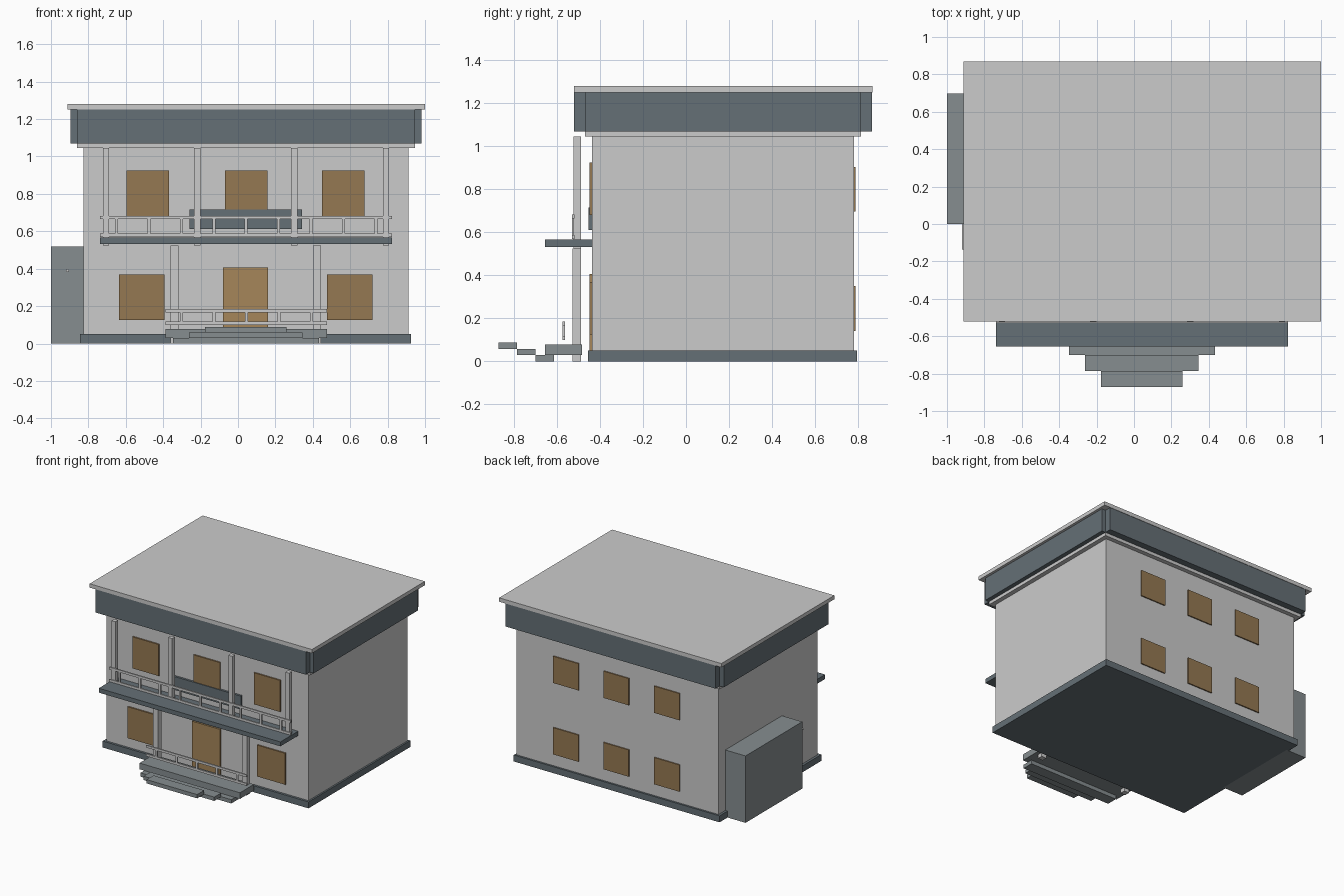
import bpy, bmesh, math


def material(name, r, g, b):
    m = bpy.data.materials.new(name)
    m.diffuse_color = (r, g, b, 1)
    return m


SLATE = material("slate", 0.13, 0.16, 0.18, )
STONE = material("stone", 0.24, 0.27, 0.28)
WOOD = material("wood", 0.30, 0.19, 0.085)
DOOR = material("door_wood", 0.38, 0.24, 0.10)


def boxes(name, spans, mat=None):
    """One object made of boxes given as x0, x1, y0, y1, z0, z1."""
    bm = bmesh.new()
    for x0, x1, y0, y1, z0, z1 in spans:
        v = [bm.verts.new((x, y, z)) for z in (z0, z1)
             for x, y in ((x0, y0), (x1, y0), (x1, y1), (x0, y1))]
        for f in ((3, 2, 1, 0), (4, 5, 6, 7), (0, 1, 5, 4),
                  (1, 2, 6, 5), (2, 3, 7, 6), (3, 0, 4, 7)):
            bm.faces.new([v[i] for i in f])
    me = bpy.data.meshes.new(name)
    bm.to_mesh(me)
    bm.free()
    ob = bpy.data.objects.new(name, me)
    bpy.context.collection.objects.link(ob)
    if mat:
        me.materials.append(mat)
    return ob


# Main volume
boxes("plinth", [(-0.845, 0.925, -0.455, 0.795, 0, 0.05)], SLATE)
boxes("walls", [(-0.826, 0.912, -0.437, 0.78, 0.05, 1.045)])
boxes("cornice", [(-0.86, 0.947, -0.47, 0.814, 1.045, 1.07)])

# Fascia panels, open at the corners, under the flat roof
boxes("fascia", [
    (-0.86, 0.947, -0.52, -0.47, 1.07, 1.25),
    (-0.86, 0.947, 0.814, 0.865, 1.07, 1.25),
    (-0.895, -0.86, -0.47, 0.814, 1.07, 1.25),
    (0.947, 0.98, -0.47, 0.814, 1.07, 1.25)], SLATE)
boxes("roof", [(-0.912, 1.0, -0.52, 0.868, 1.25, 1.28)])

# Side shed and its small pipe
boxes("side_shed", [(-1.0, -0.826, 0.0, 0.697, 0, 0.52)], STONE)
bpy.ops.mesh.primitive_cylinder_add(vertices=12, radius=0.008, depth=0.135,
                                    location=(-0.912, -0.0675, 0.39),
                                    rotation=(math.pi / 2, 0, 0))
bpy.context.object.name = "shed_pipe"

# Windows, door and the panel above the balcony
boxes("front_lower_windows", [(x, x + 0.243, -0.448, -0.435, 0.126, 0.37)
                              for x in (-0.635, 0.477)], WOOD)
boxes("front_upper_windows", [(x, x + 0.227, -0.448, -0.435, 0.68, 0.925)
                              for x in (-0.595, -0.07, 0.45)], WOOD)
boxes("back_windows", [(x - 0.109, x + 0.109, 0.778, 0.789, z, z + 0.208)
                       for x in (-0.387, 0.05, 0.482) for z in (0.142, 0.697)], WOOD)
boxes("front_door", [(-0.08, 0.16, -0.448, -0.435, 0.05, 0.406)], DOOR)
boxes("wall_panel", [(-0.26, 0.342, -0.454, -0.435, 0.612, 0.716)], SLATE)

# Balcony and columns
boxes("balcony_slab", [(-0.738, 0.824, -0.656, -0.437, 0.532, 0.566)], SLATE)
boxes("upper_columns", [(x, x + 0.034, -0.523, -0.488, 0.525, 1.045)
                        for x in (-0.723, -0.235, 0.283, 0.774)])
boxes("lower_columns", [(x, x + 0.043, -0.528, -0.487, 0, 0.525)
                        for x in (-0.362, 0.402)])


def railing(name, x0, x1, y0, y1, z0, z1, first, count):
    """Top and bottom rails with evenly spaced balusters."""
    parts = [(x0, x1, y0, y1, z0, z0 + 0.018), (x0, x1, y0, y1, z1 - 0.018, z1)]
    for i in range(count):
        c = first + i * 0.1735
        parts.append((c - 0.008, c + 0.008, y0, y1, z0 + 0.018, z1 - 0.018))
    boxes(name, parts)


railing("balcony_railing", -0.738, 0.824, -0.53, -0.519, 0.57, 0.683, -0.65, 9)
railing("porch_railing", -0.388, 0.476, -0.574, -0.563, 0.1, 0.185, -0.302, 5)

# Porch platform and steps
boxes("porch", [(-0.388, 0.476, -0.656, -0.484, 0.03, 0.078)], STONE)
boxes("steps", [(-0.348 + 0.086 * i, 0.433 - 0.087 * i,
                 -0.7 - 0.086 * i, -0.614 - 0.086 * i,
                 0.0295 * i, 0.0295 * (i + 1)) for i in range(3)], STONE)
